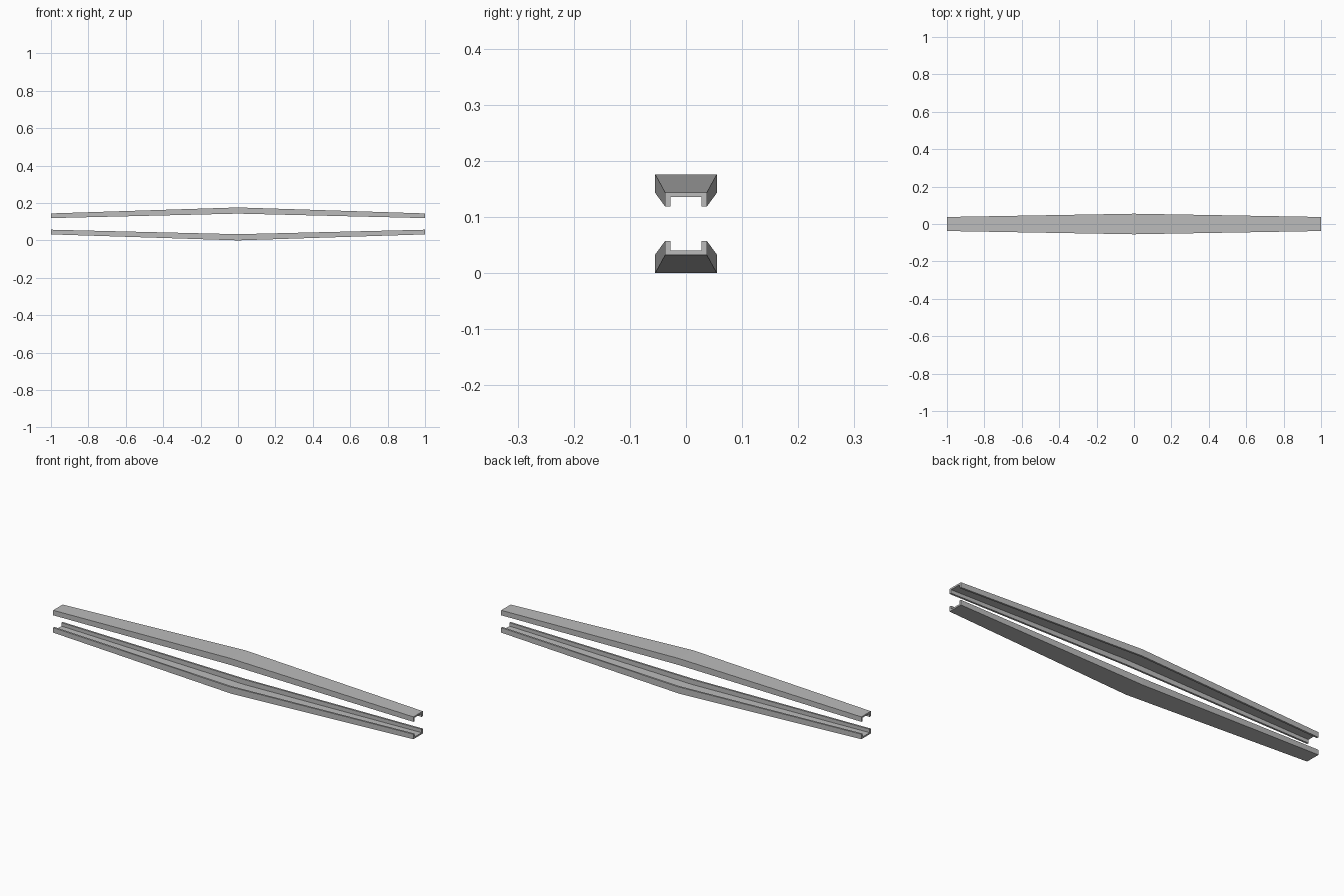
import bpy
import bmesh

cube = bpy.data.objects.get("Cube")
if cube:
    bpy.data.objects.remove(cube)

grey = bpy.data.materials.new("steel grey")
grey.use_nodes = True
COLOUR = (0.5, 0.5, 0.5, 1)
grey.diffuse_color = COLOUR
grey.node_tree.nodes["Principled BSDF"].inputs["Base Color"].default_value = COLOUR

HEIGHT = 0.176
FLANGE, WEB = 0.0095, 0.008
# stations along the beam: x, half width, web face height, flange tip height
STATIONS = [(-1, 0.0375, 0.032, 0.057),
            (0, 0.055, 0, 0.033),
            (1, 0.0375, 0.032, 0.057)]


def channel(name, flipped):
    """Loft a U-shaped section through the stations; flipped opens downward."""
    bm = bmesh.new()
    rings = []
    for x, w, base, tip in STATIONS:
        inner, floor = w - FLANGE, base + WEB
        profile = [(-w, base), (w, base), (w, tip), (inner, tip),
                   (inner, floor), (-inner, floor), (-inner, tip), (-w, tip)]
        rings.append([bm.verts.new((x, y, HEIGHT - z if flipped else z))
                      for y, z in profile])
    for a, b in zip(rings, rings[1:]):
        for i in range(len(a)):
            j = (i + 1) % len(a)
            bm.faces.new((a[i], a[j], b[j], b[i]))
    # end caps
    bm.faces.new(rings[0])
    bm.faces.new(rings[-1])
    bmesh.ops.recalc_face_normals(bm, faces=bm.faces)
    mesh = bpy.data.meshes.new(name)
    bm.to_mesh(mesh)
    bm.free()
    mesh.materials.append(grey)
    bpy.context.collection.objects.link(bpy.data.objects.new(name, mesh))


channel("lower_channel", False)
channel("upper_channel", True)
